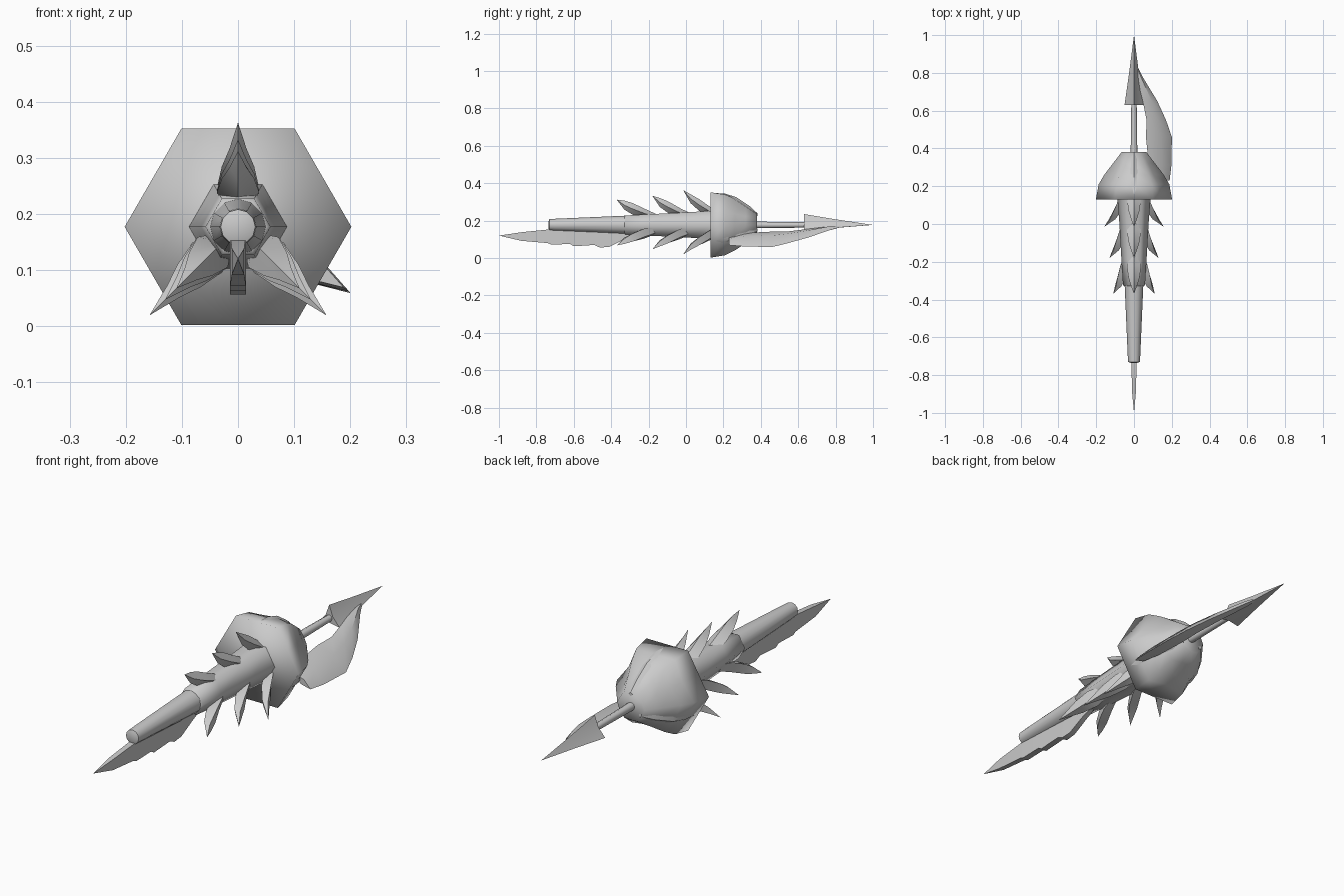
import bpy, bmesh, math
from mathutils import Matrix

if "Cube" in bpy.data.objects:
    bpy.data.objects.remove(bpy.data.objects["Cube"])

CZ = 0.177  # height of the long axis
metal = bpy.data.materials.new("grey metal")
metal.diffuse_color = (0.6, 0.6, 0.6, 1)
metal.use_nodes = True
metal.node_tree.nodes["Principled BSDF"].inputs["Base Color"].default_value = metal.diffuse_color


def skin(name, rings, angle=35, spin=0):
    """Skin a list of equal point rings; rings are relative to the long axis."""
    bm = bmesh.new()
    vs = [[bm.verts.new(p) for p in ring] for ring in rings]
    n = len(vs[0])
    for a, b in zip(vs, vs[1:]):
        for i in range(n):
            j = (i + 1) % n
            bm.faces.new((a[i], a[j], b[j], b[i]))
    bm.faces.new(vs[0])
    bm.faces.new(vs[-1])
    bmesh.ops.remove_doubles(bm, verts=bm.verts, dist=0.0004)
    bmesh.ops.recalc_face_normals(bm, faces=bm.faces)
    bm.transform(Matrix.Translation((0, 0, CZ)) @ Matrix.Rotation(math.radians(spin), 4, 'Y'))
    me = bpy.data.meshes.new(name)
    bm.to_mesh(me)
    bm.free()
    me.materials.append(metal)
    ob = bpy.data.objects.new(name, me)
    bpy.context.collection.objects.link(ob)
    bpy.ops.object.select_all(action='DESELECT')
    ob.select_set(True)
    bpy.context.view_layer.objects.active = ob
    bpy.ops.object.shade_smooth_by_angle(angle=math.radians(angle))
    return ob


def turned(name, profile, sides, angle=35):
    """Surface of revolution about y from (y, radius) pairs."""
    rings = []
    for y, r in profile:
        rings.append([(r * math.cos(k * math.tau / sides), y,
                       r * math.sin(k * math.tau / sides)) for k in range(sides)])
    return skin(name, rings, angle)


def feather(name, sections, tilt=0, spin=0, angle=50):
    """Diamond-section leaf from (x, y, z, half width, half height)."""
    c, s = math.cos(math.radians(tilt)), math.sin(math.radians(tilt))
    rings = []
    for x, y, z, w, h in sections:
        rings.append([(x + w * c, y, z + w * s), (x - h * s, y, z + h * c),
                      (x - w * c, y, z - w * s), (x + h * s, y, z - h * c)])
    return skin(name, rings, angle, spin)


# Barrel with rounded muzzle, and the six-sided body
turned("barrel", [(-0.735, 0.018), (-0.73, 0.031), (-0.70, 0.033), (-0.31, 0.05)], 12, 60)
turned("body", [(-0.33, 0.048), (-0.325, 0.058), (-0.2, 0.066), (0.0, 0.077), (0.14, 0.088)], 6, 70)

# Hexagonal bell guard, closed in front, with three sagging sides
rings = []
for y, r, full, sag in ((0.13, 0.202, 0.866, 0.866), (0.21, 0.187, 0.86, 0.80), (0.26, 0.158, 0.92, 0.76),
                        (0.32, 0.112, 0.95, 0.80), (0.38, 0.066, 0.95, 0.9)):
    ring = []
    for k in range(12):
        q = r * (1, sag, 1, full)[k % 4]
        ring.append((q * math.cos(k * math.pi / 6), y, q * math.sin(k * math.pi / 6)))
    rings.append(ring)
skin("guard", rings, 180)

# Raised ribs on the three full sides
for spin in (0, 120, 240):
    feather("guard_rib", [(0, 0.132, 0.160, 0.04, 0.012), (0, 0.21, 0.152, 0.034, 0.015),
                          (0, 0.27, 0.132, 0.026, 0.016), (0, 0.34, 0.088, 0.018, 0.013),
                          (0, 0.382, 0.054, 0.01, 0.008)], spin=spin)

# Three rows of three swept spikes; the lower pair of each row is longer
for tip_y, top_r, low_r in ((-0.37, 0.135, 0.155), (-0.18, 0.156, 0.184), (-0.015, 0.186, 0.223)):
    for spin, tip_r in ((0, top_r), (135, low_r), (-135, low_r)):
        d = tip_r - 0.05
        feather("spike", [(0, tip_y + 0.22, 0.04, 0.022, 0.014),
                          (0, tip_y + 0.15, 0.05 + d * 0.13, 0.038, 0.025),
                          (0, tip_y + 0.085, 0.05 + d * 0.42, 0.029, 0.031),
                          (0, tip_y + 0.04, 0.05 + d * 0.66, 0.015, 0.024),
                          (0, tip_y, tip_r, 0, 0)], spin=spin)

# Flat-sided blade under the barrel: (y, half width, top, bottom)
rings = []
for y, w, t, b in ((-1.0, 0, 0.12, 0.12), (-0.88, 0.011, 0.138, 0.092), (-0.74, 0.013, 0.152, 0.08),
                   (-0.72, 0.014, 0.153, 0.072), (-0.62, 0.014, 0.153, 0.075), (-0.60, 0.014, 0.153, 0.063),
                   (-0.49, 0.014, 0.153, 0.07), (-0.46, 0.014, 0.153, 0.056), (-0.41, 0.013, 0.153, 0.06),
                   (-0.33, 0.012, 0.15, 0.1), (-0.28, 0.01, 0.14, 0.12)):
    rings.append([(w, y, t - CZ), (w, y, b - CZ), (-w, y, b - CZ), (-w, y, t - CZ)])
skin("blade", rings, 40)

# Rear rod and three-finned spear head
turned("rod", [(0.36, 0.018), (0.66, 0.014)], 8, 50)
rings = []
for y, fin, web in ((0.63, 0.058, 0.02), (0.80, 0.03, 0.016), (1.0, 0, 0)):
    rings.append([((fin, web)[k % 2] * math.sin(k * math.pi / 3), y,
                   (fin, web)[k % 2] * math.cos(k * math.pi / 3)) for k in range(6)])
skin("spear_head", rings, 25)

# Curved side arm joining the guard to the spear head
feather("side_arm", [(0.15, 0.23, -0.085, 0.045, 0.014), (0.138, 0.31, -0.079, 0.07, 0.022),
                     (0.132, 0.46, -0.077, 0.08, 0.024), (0.118, 0.55, -0.065, 0.06, 0.022),
                     (0.085, 0.65, -0.045, 0.045, 0.018), (0.03, 0.78, -0.015, 0.018, 0.012),
                     (0.005, 0.86, -0.004, 0, 0)], tilt=-31)
